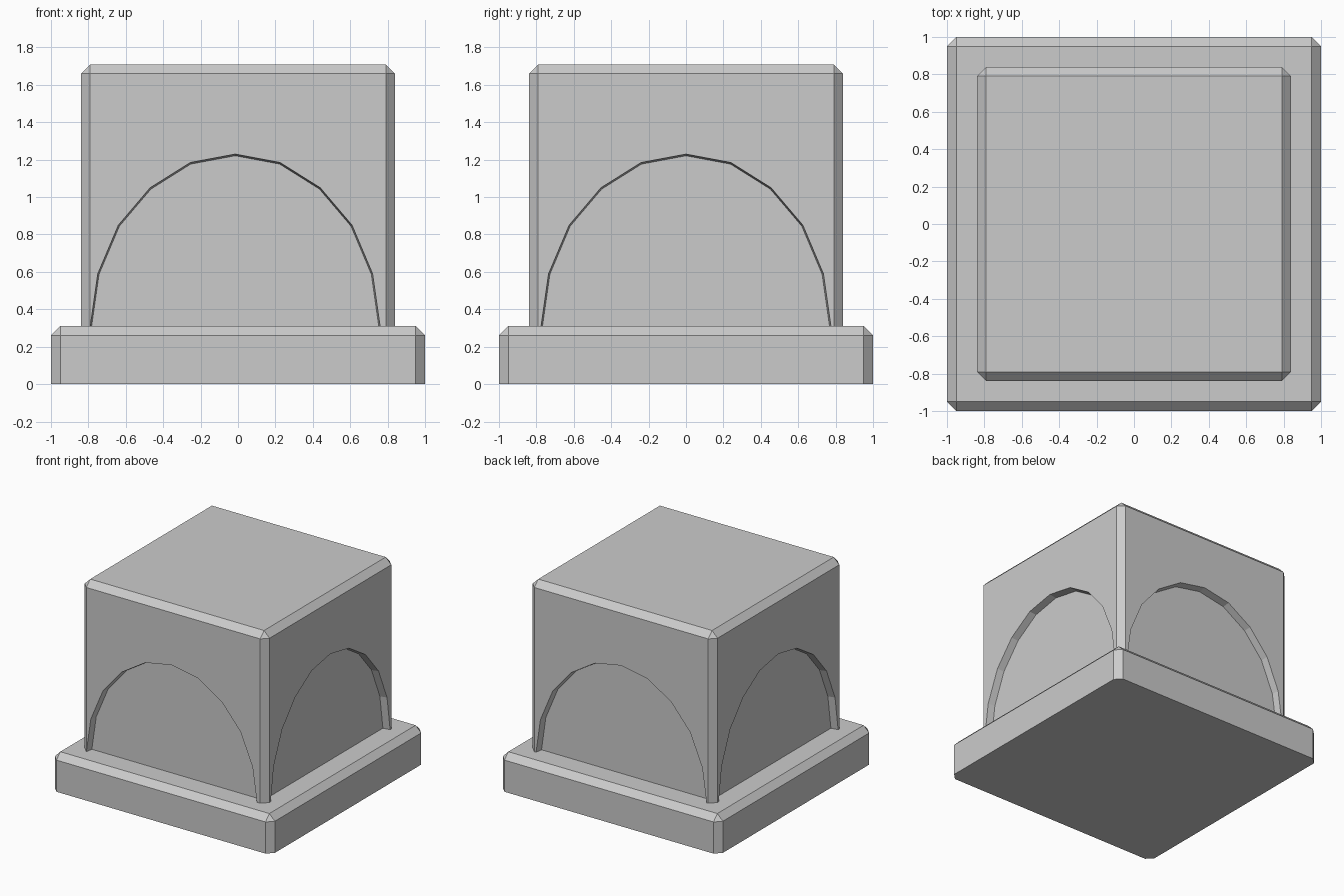
import bpy, bmesh
from math import pi
from mathutils import Matrix

if "Cube" in bpy.data.objects:
    bpy.data.objects.remove(bpy.data.objects["Cube"])

BASE_TOP, TOP, HALF = 0.31, 1.71, 0.84


def make_object(name, bm):
    bmesh.ops.recalc_face_normals(bm, faces=bm.faces[:])
    mesh = bpy.data.meshes.new(name)
    bm.to_mesh(mesh)
    bm.free()
    obj = bpy.data.objects.new(name, mesh)
    bpy.context.collection.objects.link(obj)
    return obj


def chamfered_block(name, half, z0, z1, width):
    # Box with chamfered corners and top rim, flat sharp bottom
    bm = bmesh.new()
    bmesh.ops.create_cube(bm, size=1, matrix=Matrix.Translation((0, 0, (z0 + z1) / 2))
                          @ Matrix.Diagonal((2 * half, 2 * half, z1 - z0, 1)))
    edges = [e for e in bm.edges if max(v.co.z for v in e.verts) > z0 + 0.01]
    bmesh.ops.bevel(bm, geom=edges, offset=width, segments=1, affect='EDGES')
    return make_object(name, bm)


def arch_cutter(name, shift, turn):
    # Arch-shaped prism, slightly narrower at its inner end
    side = [(0.785, 0.20), (0.775, 0.31), (0.735, 0.59), (0.625, 0.85), (0.455, 1.05), (0.24, 1.185)]
    profile = side + [(0, 1.23)] + [(-x, z) for x, z in reversed(side)]
    bm = bmesh.new()
    rings = []
    for y, s in ((-HALF - 0.06, 1.01), (-HALF + 0.06, 0.99)):
        rings.append([bm.verts.new((x * s + shift, y, BASE_TOP + (z - BASE_TOP) * s))
                      for x, z in profile])
    n = len(profile)
    for i in range(n):
        j = (i + 1) % n
        bm.faces.new((rings[0][i], rings[0][j], rings[1][j], rings[1][i]))
    bm.faces.new(rings[0])
    bm.faces.new(rings[1])
    bm.transform(Matrix.Rotation(turn, 4, 'Z'))
    obj = make_object(name, bm)
    obj.hide_render = True
    obj.hide_viewport = True
    obj.display_type = 'WIRE'
    return obj


# Base slab and upper block
chamfered_block("base_slab", 1.0, 0.0, BASE_TOP, 0.05)
block = chamfered_block("upper_block", HALF, BASE_TOP, TOP, 0.05)

# Arched recess on each of the four sides
for k, shift in enumerate((-0.015, 0, 0, 0)):
    mod = block.modifiers.new("arch_recess", 'BOOLEAN')
    mod.operation = 'DIFFERENCE'
    mod.solver = 'EXACT'
    mod.object = arch_cutter(f"arch_cutter_{k + 1}", shift, k * pi / 2)
